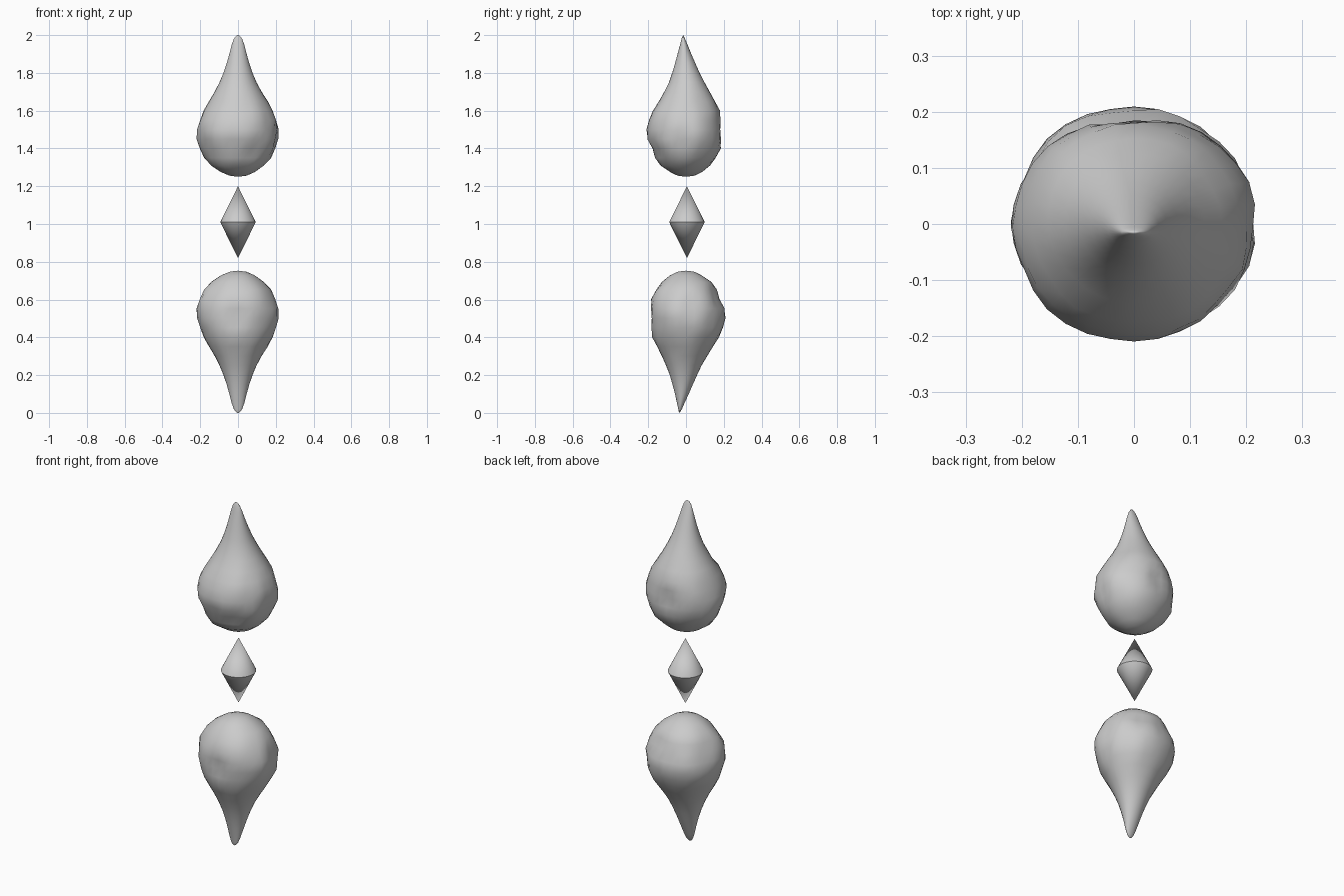
import bpy, bmesh, math
from mathutils import Vector, noise

if "Cube" in bpy.data.objects:
    bpy.data.objects.remove(bpy.data.objects["Cube"])

# Droplet rings: height above the round end, half width, front depth, back depth
RINGS = [(0.006, .045, .045, .045), (0.025, .09, .085, .085), (0.06, .14, .14, .125),
         (0.10, .178, .168, .16), (0.15, .205, .19, .188), (0.20, .217, .208, .197),
         (0.25, .215, .208, .197), (0.30, .205, .20, .192), (0.35, .184, .178, .182),
         (0.40, .155, .145, .152), (0.45, .125, .115, .125), (0.50, .098, .09, .098),
         (0.55, .077, .073, .072), (0.60, .060, .058, .05), (0.65, .046, .045, .028),
         (0.70, .033, .031, .008), (0.73, .022, .024, -.005), (0.745, .011, .018, -.011)]
# Soft hollows: centre, depth, reach
DENTS = [((0, .20, .25), .022, .07), ((.09, -.16, .13), .02, .06), ((-.17, -.11, .17), .02, .06),
         ((.21, -.03, .20), .014, .06), ((0, -.20, .15), .014, .05), ((-.12, .16, .12), .014, .06)]
SIDES = 32


def droplet(name, flip):
    bm = bmesh.new()
    rows = []
    for z, rx, front, back in RINGS:
        row = []
        for i in range(SIDES):
            a = 2 * math.pi * i / SIDES
            cy, ry = (back - front) / 2, (back + front) / 2
            p = Vector((rx * math.cos(a), cy + ry * math.sin(a), z))
            out = Vector((math.cos(a), math.sin(a), 0))
            body = max(0, min(1, (0.48 - z) / 0.12, z / 0.08))
            push = 0.012 * noise.noise(p * 11) * body
            for c, depth, reach in DENTS:
                push -= depth * math.exp(-((p - Vector(c)).length / reach) ** 2) * body
            row.append(bm.verts.new(p + out * push))
        rows.append(row)
    for lo, hi in zip(rows, rows[1:]):
        for i in range(SIDES):
            j = (i + 1) % SIDES
            bm.faces.new((lo[i], lo[j], hi[j], hi[i]))
    base, tip = bm.verts.new((0, 0, 0)), bm.verts.new((0, -.015, .75))
    for i in range(SIDES):
        j = (i + 1) % SIDES
        bm.faces.new((base, rows[0][j], rows[0][i]))
        bm.faces.new((tip, rows[-1][i], rows[-1][j]))
    # The lower droplet is turned over, its tip leaning back to the front
    for v in bm.verts:
        x, y, z = v.co
        if flip:
            v.co = (x, -y - 0.05 * max(0, (z - .4) / .35) ** 1.5, .753 - z * .753 / .75)
        else:
            v.co.z = z + 1.25
    return finish(name, bm, 50)


def finish(name, bm, angle):
    bmesh.ops.recalc_face_normals(bm, faces=bm.faces)
    me = bpy.data.meshes.new(name)
    bm.to_mesh(me)
    bm.free()
    ob = bpy.data.objects.new(name, me)
    bpy.context.collection.objects.link(ob)
    bpy.ops.object.select_all(action='DESELECT')
    ob.select_set(True)
    bpy.context.view_layer.objects.active = ob
    bpy.ops.object.shade_smooth_by_angle(angle=math.radians(angle))
    return ob


droplet("upper_droplet", False)
droplet("lower_droplet", True)

# Small double cone floating between the droplets
bm = bmesh.new()
rim = [bm.verts.new((.094 * math.cos(2 * math.pi * i / 32),
                     .005 + .094 * math.sin(2 * math.pi * i / 32), 1.01)) for i in range(32)]
for z in (1.2, .82):
    apex = bm.verts.new((0, .005, z))
    for i in range(32):
        bm.faces.new((rim[i], rim[(i + 1) % 32], apex))
finish("center_double_cone", bm, 40)
